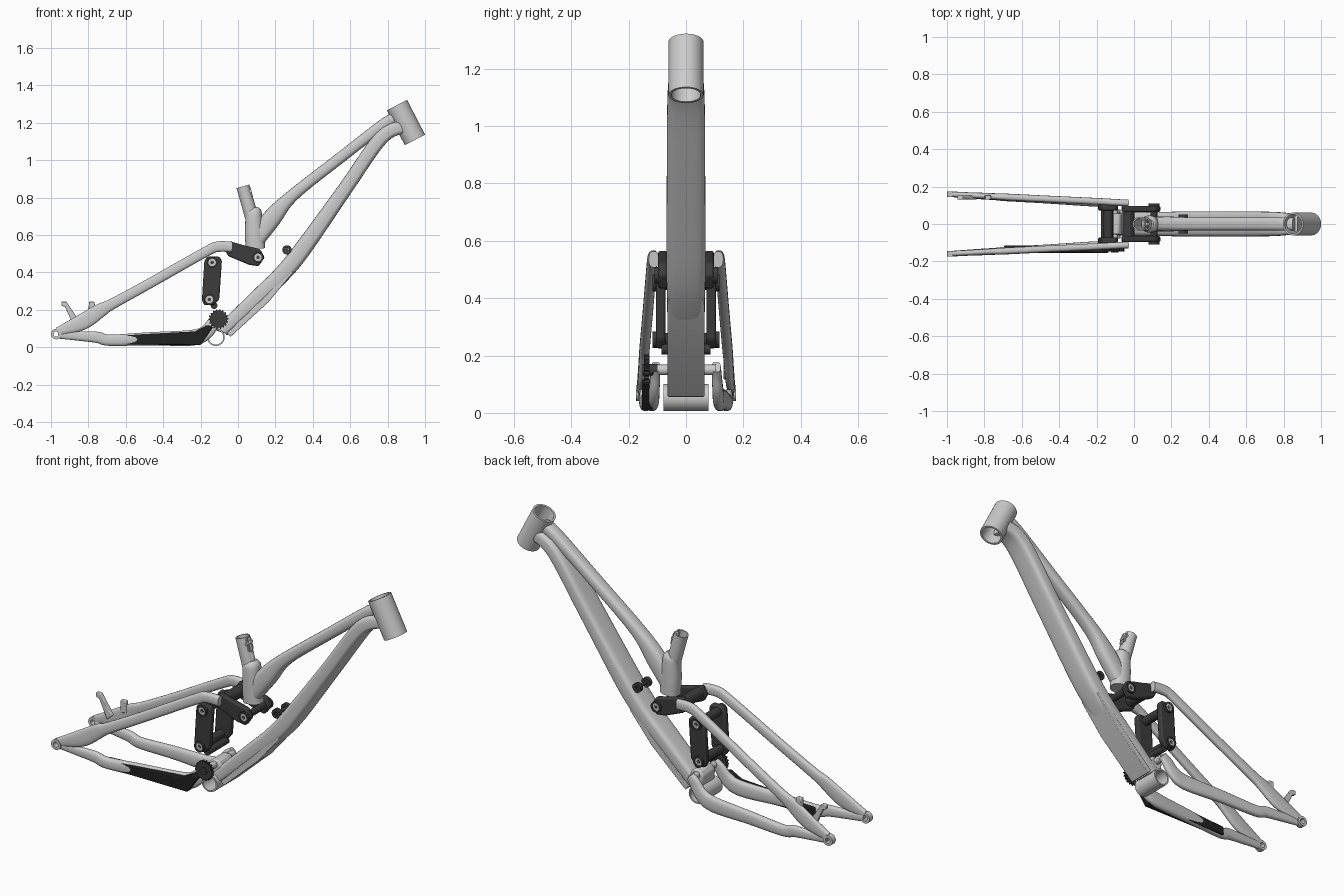
import bpy, bmesh, math
from mathutils import Vector

if "Cube" in bpy.data.objects:
    bpy.data.objects.remove(bpy.data.objects["Cube"])


def material(name, v):
    m = bpy.data.materials.new(name)
    m.diffuse_color = (v, v, v, 1)
    m.use_nodes = True
    m.node_tree.nodes["Principled BSDF"].inputs["Base Color"].default_value = m.diffuse_color
    return m


DARK = material("dark_grey", 0.045)
BLACK = material("black", 0.015)


def finish(name, bm, mat=None, bevel=0):
    bmesh.ops.recalc_face_normals(bm, faces=bm.faces)
    me = bpy.data.meshes.new(name)
    bm.to_mesh(me)
    bm.free()
    ob = bpy.data.objects.new(name, me)
    bpy.context.collection.objects.link(ob)
    if mat:
        me.materials.append(mat)
    bpy.ops.object.select_all(action='DESELECT')
    ob.select_set(True)
    bpy.context.view_layer.objects.active = ob
    bpy.ops.object.shade_smooth_by_angle(angle=math.radians(35))
    if bevel:
        mod = ob.modifiers.new("bevel", 'BEVEL')
        mod.width, mod.segments, mod.limit_method = bevel, 2, 'ANGLE'
    return ob


def skin(bm, rings, closed=False):
    n = len(rings[0])
    pairs = list(zip(rings, rings[1:])) + ([(rings[-1], rings[0])] if closed else [])
    for a, b in pairs:
        for i in range(n):
            bm.faces.new((a[i], a[(i + 1) % n], b[(i + 1) % n], b[i]))
    if not closed:
        bm.faces.new(rings[0])
        bm.faces.new(rings[-1])


def catmull(pts, steps=5):
    v = [pts[0]] + pts + [pts[-1]]
    out = []
    for k in range(1, len(v) - 2):
        for s in range(steps):
            t = s / steps
            out.append([0.5 * (2 * b + (c - a) * t + (2 * a - 5 * b + 4 * c - d) * t * t
                               + (3 * b - a - 3 * c + d) * t ** 3)
                        for a, b, c, d in zip(*v[k - 1:k + 3])])
    return out + [list(pts[-1])]


def loft(name, pts, power=2.0, side=1, n=24):
    """Swept tube; each point is x, y, z, half height, half width."""
    p = catmull(pts)
    bm, rings = bmesh.new(), []
    for i, (x, y, z, h, w) in enumerate(p):
        a, b = p[max(i - 1, 0)], p[min(i + 1, len(p) - 1)]
        t = Vector((b[0] - a[0], 0, b[2] - a[2])).normalized()
        up = Vector((-t.z, 0, t.x))
        ring = []
        for k in range(n):
            c, s = (math.copysign(abs(f(k * math.tau / n)) ** (2 / power), f(k * math.tau / n))
                    for f in (math.cos, math.sin))
            ring.append(bm.verts.new(Vector((x, side * y, z)) + up * h * s + Vector((0, w * c, 0))))
        rings.append(ring)
    skin(bm, rings)
    return finish(name, bm)


def tube(name, p0, p1, r, inner=0, mat=None, n=32):
    p0, p1 = Vector(p0), Vector(p1)
    q = (p1 - p0).to_track_quat('Z', 'Y')
    bm = bmesh.new()

    def ring(p, rad):
        return [bm.verts.new(p + q @ Vector((rad * math.cos(k * math.tau / n),
                rad * math.sin(k * math.tau / n), 0))) for k in range(n)]
    if inner:
        skin(bm, [ring(p0, r), ring(p1, r), ring(p1, inner), ring(p0, inner)], True)
    else:
        skin(bm, [ring(p0, r), ring(p1, r)])
    return finish(name, bm, mat)


def plate(name, poly, y0, y1, mat=None, bevel=0.008):
    bm = bmesh.new()
    skin(bm, [[bm.verts.new((x, y, z)) for x, z in poly] for y in (y0, y1)])
    return finish(name, bm, mat, bevel)


def axle(name, x, z, half, r, mat=None, inner=0):
    return tube(name, (x, -half, z), (x, half, z), r, inner, mat)


# Front triangle
tube("head_tube", (0.85, 0, 1.294), (0.946, 0, 1.108), 0.061, 0.051, n=48)
loft("down_tube", [(.885, 0, 1.18, .035, .05), (.765, 0, 1.118, .038, .064),
                   (.572, 0, .845, .039, .067), (.342, 0, .519, .046, .068),
                   (.23, 0, .385, .045, .066), (.128, 0, .289, .042, .064),
                   (-.085, 0, .09, .036, .06)], 4, n=32)
plate("down_tube_guard", [(.295, .40), (.165, .243), (-.04, .055), (-.06, .075),
                          (.14, .268), (.275, .41)], -.064, .064, bevel=.003)
loft("top_tube", [(.856, 0, 1.228, .03, .034), (.786, 0, 1.196, .031, .036),
                  (.545, 0, 1.011, .03, .035), (.294, 0, .813, .033, .036),
                  (.182, 0, .69, .05, .04), (.1, 0, .578, .045, .04)], 2.8)
loft("seat_tube_base", [(.094, 0, .525, .052, .045), (.088, 0, .6, .051, .046),
                        (.085, 0, .68, .046, .046), (.083, 0, .725, .042, .042),
                        (.08, 0, .745, .025, .025)], 2.3)

# Seat tube with a slot and clamp
seat = tube("seat_tube", (.083, 0, .66), (.027, 0, .86), .036, .029)
cutter = plate("slot_cutter", [(.04, .79), (.11, .79), (.11, .9), (.04, .9)], -.008, .008, bevel=0)
cutter.hide_render = True
cutter.hide_set(True)
cut = seat.modifiers.new("slot", 'BOOLEAN')
cut.object = cutter
for s in (-1, 1):
    plate("seat_clamp_ear", [(.05, .855), (.064, .862), (.082, .80), (.066, .79)],
          s * .008, s * .02, bevel=.002)
tube("seat_clamp_bolt", (.066, -.026, .835), (.066, .026, .835), .007)

# Bottom bracket and main pivot
axle("bottom_bracket_shell", -.118, .053, .078, .047, inner=.039)
plate("main_pivot_mount", [(-.135, .095), (-.06, .07), (-.05, .13), (-.08, .175),
                           (-.12, .175), (-.14, .15)], -.055, .055)
axle("main_pivot_axle", -.104, .15, .105, .018)
teeth = [(.053 if k % 4 < 2 else .046, k * math.tau / 72) for k in range(72)]
plate("chain_guide_wheel", [(-.104 + r * math.cos(a), .15 + r * math.sin(a)) for r, a in teeth],
      -.146, -.128, DARK, 0)
tube("chain_guide_hub", (-.104, -.152, .15), (-.104, -.1, .15), .02, 0, DARK)

# Rear triangle, both sides
for s, label in ((-1, "right"), (1, "left")):
    loft(label + "_seat_stay", [(-.965, .158, .083, .022, .014), (-.834, .152, .134, .043, .016),
                                (-.733, .147, .198, .037, .017), (-.674, .144, .23, .029, .018),
                                (-.47, .134, .342, .027, .018), (-.176, .12, .508, .027, .018),
                                (-.107, .116, .537, .028, .018), (-.03, .112, .535, .028, .018)],
         2.6, s)
    loft(label + "_chain_stay", [(-.962, .155, .066, .02, .012), (-.845, .15, .059, .025, .016),
                                 (-.749, .146, .052, .03, .018), (-.684, .142, .037, .03, .02),
                                 (-.47, .13, .045, .035, .02), (-.246, .115, .05, .042, .02),
                                 (-.171, .111, .08, .038, .019), (-.128, .107, .134, .032, .017),
                                 (-.1, .105, .16, .024, .016)], 2.6, s)
    tube(label + "_dropout", (-.972, s * .144, .07), (-.972, s * .174, .07), .028, .014)

    # Linkage plates and pivot bolts
    plate(label + "_rocker", [(-.045, .567), (.02, .548), (.118, .524), (.143, .48), (.11, .433),
                              (.06, .44), (-.053, .487), (-.07, .52)], s * .065, s * .097, DARK)
    plate(label + "_lower_link", [(-.165, .484), (-.1, .484), (-.086, .465), (-.1, .257),
                                  (-.128, .225), (-.18, .225), (-.193, .25), (-.18, .46)],
          s * .072, s * .105, DARK)
    for x, z, y in ((.107, .48, .097), (-.138, .453, .105), (-.153, .255, .105)):
        tube(label + "_pivot_cap", (x, s * (y - .01), z), (x, s * (y + .012), z), .029, .02, DARK)
        tube(label + "_pivot_bolt", (x, s * (y - .01), z), (x, s * (y + .008), z), .021, .009)
    tube(label + "_shock_bolt", (.262, s * .028, .52), (.262, s * .05, .52), .025, .01, DARK)

# Linkage cross bars
axle("rocker_bridge", -.03, .527, .07, .032, DARK)
axle("rocker_axle", .107, .48, .1, .018, DARK)
axle("upper_link_axle", -.138, .453, .09, .024, DARK)
axle("lower_link_axle", -.153, .255, .09, .024, DARK)
axle("link_stop", -.128, .222, .085, .018, DARK)
axle("shock_mount_axle", .262, .52, .04, .009, DARK)

# Chain stay guard
plate("chain_stay_guard", [(-.69, .06), (-.23, .084), (-.166, .118), (-.134, .107), (-.2, .012),
                           (-.695, .014)], -.154, -.115, BLACK, .005)

# Brake mounts on the left seat stay
plate("rear_brake_tab", [(-.945, .245), (-.918, .245), (-.865, .165), (-.84, .15), (-.88, .115),
                         (-.895, .15), (-.925, .215), (-.945, .222)], .13, .152, bevel=.004)
plate("front_brake_tab", [(-.797, .243), (-.768, .243), (-.758, .185), (-.8, .17)],
      .13, .154, bevel=.004)
